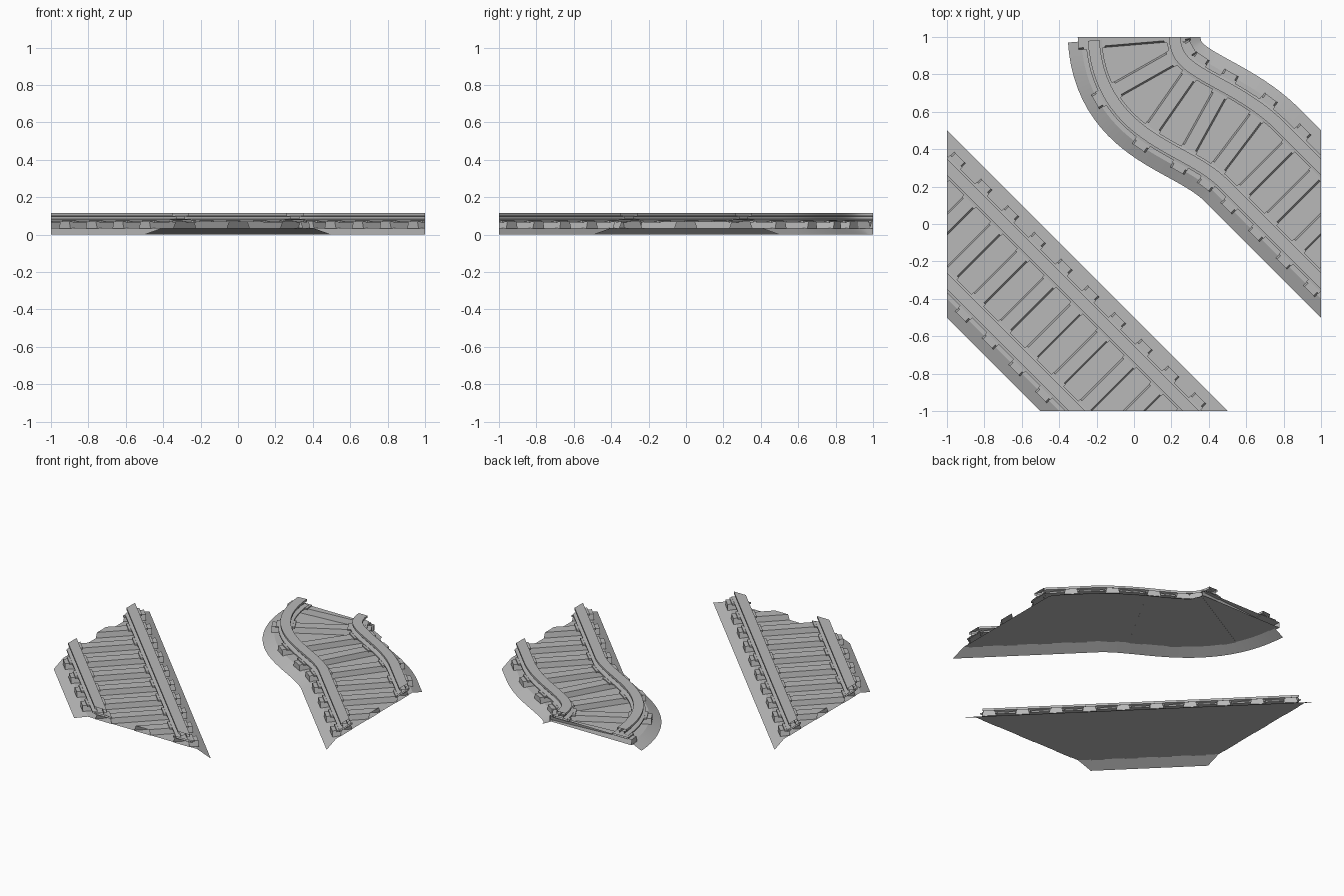
import bpy, bmesh, math
from mathutils import Vector

cube = bpy.data.objects.get("Cube")
if cube:
    bpy.data.objects.remove(cube, do_unlink=True)

grey = bpy.data.materials.new("stone_grey")
grey.use_nodes = True
COLOUR = (0.48, 0.48, 0.48, 1)
grey.diffuse_color = COLOUR
grey.node_tree.nodes["Principled BSDF"].inputs["Base Color"].default_value = COLOUR

# Cross-sections: (sideways offset, height)
BED = [(-0.354, 0), (-0.283, 0.036), (0.283, 0.036), (0.354, 0)]
HALF_RAIL = [(0.043, 0.07), (0.043, 0.079), (0.016, 0.084),
             (0.016, 0.097), (0.031, 0.101), (0.031, 0.115)]
RAIL = HALF_RAIL + [(-x, z) for x, z in reversed(HALF_RAIL)]
SLEEPER = [(-0.043, 0.034), (-0.034, 0.07), (0.034, 0.07), (0.043, 0.034)]
PLATE = [(-0.046, 0.066), (-0.046, 0.077), (0.046, 0.077), (0.046, 0.066)]
GAUGE = 0.216


def frames(points):
    """Pair each path point with its direction."""
    last = len(points) - 1
    return [(p, (points[min(i + 1, last)] - points[max(i - 1, 0)]).normalized())
            for i, p in enumerate(points)]


def side(t):
    return Vector((-t.y, t.x))


def sweep(bm, path, profile, shift=0, closed=True, cap=False):
    rings = []
    for p, t in path:
        ring = []
        for offset, z in profile:
            q = p + side(t) * (offset + shift)
            ring.append(bm.verts.new((q.x, q.y, z)))
        rings.append(ring)
    n = len(profile)
    faces = []
    for a, b in zip(rings, rings[1:]):
        for j in range(n if closed else n - 1):
            k = (j + 1) % n
            faces.append(bm.faces.new((a[j], b[j], b[k], a[k])))
    if cap:
        faces += [bm.faces.new(rings[0]), bm.faces.new(rings[-1])]
    if closed:
        bmesh.ops.recalc_face_normals(bm, faces=faces)


def finish(bm, name, smooth):
    # Trim everything to the square tile
    for axis in (Vector((1, 0, 0)), Vector((0, 1, 0))):
        for n in (axis, -axis):
            geom = bm.verts[:] + bm.edges[:] + bm.faces[:]
            bmesh.ops.bisect_plane(bm, geom=geom, dist=1e-5, plane_co=n,
                                   plane_no=n, clear_outer=True)
    mesh = bpy.data.meshes.new(name)
    bm.to_mesh(mesh)
    bm.free()
    mesh.materials.append(grey)
    obj = bpy.data.objects.new(name, mesh)
    bpy.context.collection.objects.link(obj)
    if smooth:
        bpy.ops.object.select_all(action='DESELECT')
        obj.select_set(True)
        bpy.context.view_layer.objects.active = obj
        bpy.ops.object.shade_smooth_by_angle(angle=math.radians(20))


def cross_bar(bm, p, t, start, end, profile):
    """A bar lying across the track."""
    s = side(t)
    sweep(bm, [(p + s * start, s), (p + s * end, s)], profile, cap=True)


def stations(path, first, step):
    """Evenly spaced places along the path."""
    travelled, target, found = 0, first, []
    for (a, ta), (b, tb) in zip(path, path[1:]):
        length = (b - a).length
        while target <= travelled + length:
            f = (target - travelled) / length
            found.append((a.lerp(b, f), ta.lerp(tb, f).normalized()))
            target += step
        travelled += length
    return found


def build_track(name, points, first, step):
    path = frames(points)
    bm = bmesh.new()
    sweep(bm, path, BED, closed=False)
    finish(bm, name + "_bed", True)

    for label, sign in (("left", 1), ("right", -1)):
        bm = bmesh.new()
        sweep(bm, path, RAIL, shift=sign * GAUGE)
        finish(bm, f"{name}_{label}_rail", True)

    sleepers, plates = bmesh.new(), bmesh.new()
    for p, t in stations(path, first, step):
        cross_bar(sleepers, p, t, -0.3, 0.3, SLEEPER)
        for sign in (1, -1):
            cross_bar(plates, p, t, sign * GAUGE - 0.058, sign * GAUGE + 0.058, PLATE)
    finish(sleepers, name + "_sleepers", False)
    finish(plates, name + "_rail_plates", False)


SPACING = math.sqrt(2) / 7

# Straight track across the front left corner
start, end = Vector((-1.5, 0.5)), Vector((0.5, -1.5))
half = math.sqrt(2)
build_track("straight_track", [start, end], half % (SPACING) + SPACING / 2, SPACING)

# Curved track from the back edge to the right edge
control = [Vector(c) for c in ((0, 1), (0.02, 0.6), (0.4, 0.615), (0.65, 0.35))]
curve = []
COUNT = 28
for i in range(COUNT + 1):
    t = i / COUNT
    u = 1 - t
    curve.append(control[0] * u**3 + control[1] * 3 * u * u * t
                 + control[2] * 3 * u * t * t + control[3] * t**3)
curve_length = sum((b - a).length for a, b in zip(curve, curve[1:]))
curve_length += (Vector((1, 0)) - control[3]).length
curve.append(Vector((1.5, -0.5)))
build_track("curved_track", curve, 0, curve_length / 7)
